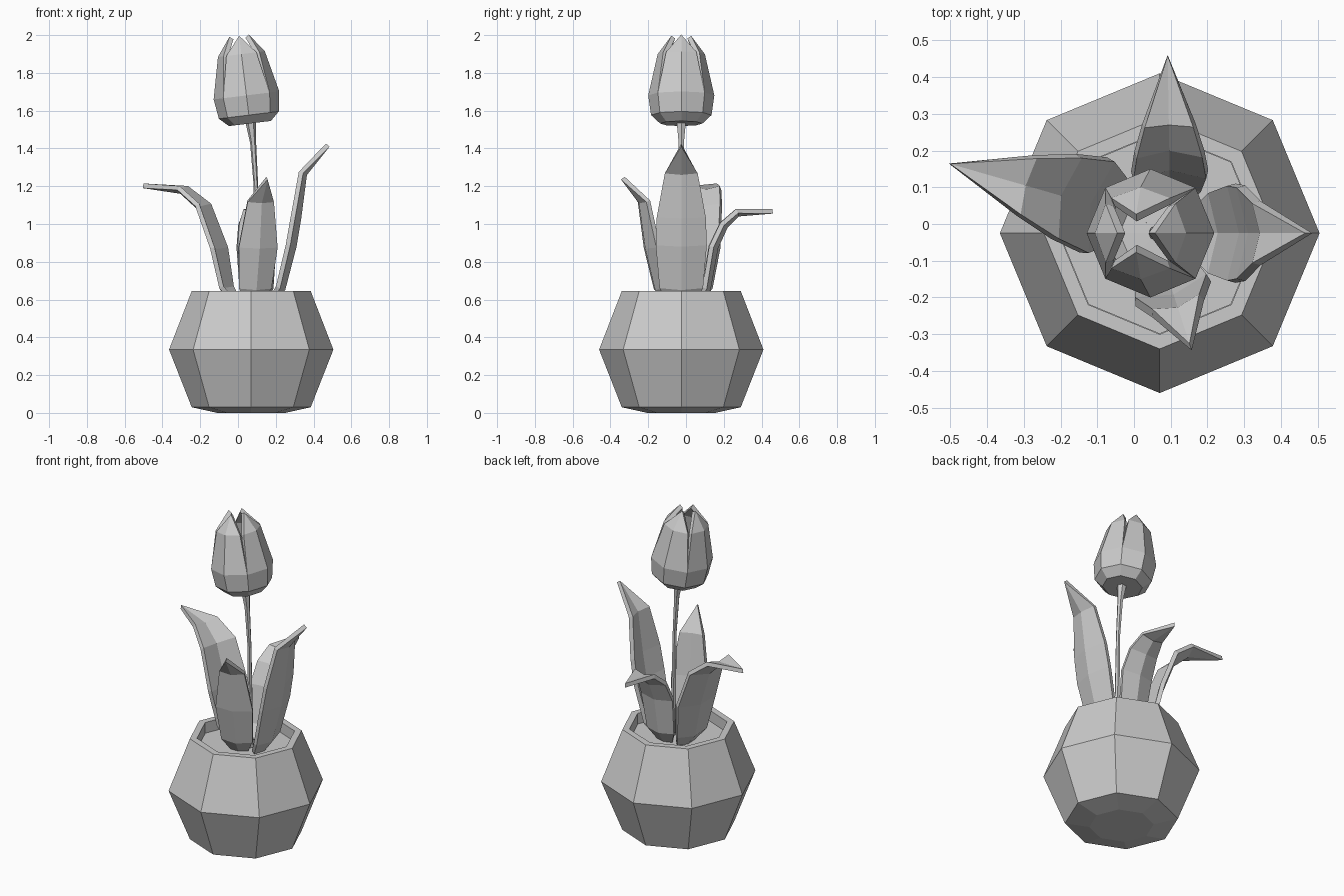
import bpy
from math import sin, cos, pi, radians
from mathutils import Vector, Matrix

cube = bpy.data.objects.get("Cube")
if cube:
    bpy.data.objects.remove(cube)

grey = bpy.data.materials.new("plain grey")
grey.use_nodes = True
grey.diffuse_color = (0.6, 0.6, 0.6, 1)
grey.node_tree.nodes["Principled BSDF"].inputs["Base Color"].default_value = (0.6, 0.6, 0.6, 1)


def make(name, verts, faces, thickness=0):
    mesh = bpy.data.meshes.new(name)
    mesh.from_pydata(verts, [], faces)
    mesh.materials.append(grey)
    obj = bpy.data.objects.new(name, mesh)
    bpy.context.collection.objects.link(obj)
    if thickness:
        mod = obj.modifiers.new("thickness", 'SOLIDIFY')
        mod.thickness = thickness
        mod.offset = -1
    return obj


def lathe(name, rings, sides):
    """Rings of (centre x, centre y, z, radius), joined and capped at both ends."""
    verts = [(x + r * cos(2 * pi * k / sides), y + r * sin(2 * pi * k / sides), z)
             for x, y, z, r in rings for k in range(sides)]
    faces = [(i * sides + k, i * sides + (k + 1) % sides,
              (i + 1) * sides + (k + 1) % sides, (i + 1) * sides + k)
             for i in range(len(rings) - 1) for k in range(sides)]
    last = (len(rings) - 1) * sides
    faces += [tuple(reversed(range(sides))), tuple(range(last, last + sides))]
    return make(name, verts, faces)


def blade(name, rows, tip, thickness):
    """Rows of three points (edge, crease, edge) closing in a pointed tip."""
    verts = [p for row in rows for p in row] + [tip]
    faces = [(3 * i + j, 3 * i + j + 1, 3 * i + j + 4, 3 * i + j + 3)
             for i in range(len(rows) - 1) for j in range(2)]
    end = 3 * (len(rows) - 1)
    faces += [(end, end + 1, len(verts) - 1), (end + 1, end + 2, len(verts) - 1)]
    return make(name, verts, faces, thickness)


def leaf(name, origin, angle, path):
    """Path of (distance out, height, half width); the edges cup inwards."""
    a = radians(angle)
    out, side = Vector((cos(a), sin(a), 0)), Vector((-sin(a), cos(a), 0))
    base = Vector((*origin, 0))
    spine = [base + out * r + Vector((0, 0, z)) for r, z, w in path]
    rows = []
    for i, (r, z, w) in enumerate(path[:-1]):
        along = (spine[i + 1] - spine[max(i - 1, 0)]).normalized()
        inward = along.cross(side) * w * 0.25
        rows.append((spine[i] - side * w + inward, spine[i],
                     spine[i] + side * w + inward))
    return blade(name, rows, spine[-1], 0.025)


# Faceted pot with a thin rim, and the soil inside
PX, PY = 0.07, -0.025
pot = [(0, 0.18), (0.03, 0.315), (0.335, 0.435), (0.645, 0.315), (0.645, 0.275), (0.56, 0.275)]
lathe("pot", [(PX, PY, z, r) for z, r in pot], 8)
lathe("soil", [(PX, PY, 0.55, 0.27), (PX, PY, 0.58, 0.274)], 8)

# Leaning stem that flares under the bloom
lathe("stem", [(0.105, PY, 0.55, 0.016), (0.095, PY, 1.2, 0.012),
               (0.08, PY, 1.43, 0.016), (0.067, PY, 1.54, 0.028)], 6)

# Four bent leaves
leaf("left_leaf", (PX, PY), 0,
     [(0.12, 0.57, 0.07), (0.18, 0.65, 0.115), (0.24, 0.88, 0.135),
      (0.265, 1.03, 0.13), (0.295, 1.26, 0.087), (0.415, 1.41, 0)])
leaf("right_leaf", (0.07, 0), 164,
     [(0.1, 0.57, 0.06), (0.17, 0.65, 0.105), (0.22, 0.86, 0.135),
      (0.3, 1.08, 0.12), (0.39, 1.16, 0.085), (0.597, 1.19, 0)])
leaf("front_leaf", (0.055, -0.03), -72,
     [(0.08, 0.57, 0.05), (0.14, 0.65, 0.09), (0.195, 0.87, 0.108),
      (0.23, 1.11, 0.073), (0.33, 1.235, 0)])
leaf("back_leaf", (0.1, PY), 91,
     [(0.1, 0.57, 0.05), (0.155, 0.65, 0.09), (0.195, 0.87, 0.105),
      (0.245, 0.98, 0.095), (0.305, 1.04, 0.072), (0.485, 1.055, 0)])

# Closed bloom of four thick petals, tilted with the stem
tilt = Matrix.Translation((0.063, PY, 1.532)) @ Matrix.Rotation(radians(-7), 4, 'Y')
petal = [(0, 0.02, 45), (0, 0.112, 45), (0.045, 0.16, 45), (0.15, 0.175, 45), (0.37, 0.125, 40)]
for k, place in enumerate(("left", "back", "right", "front")):
    def point(r, z, degrees):
        a = radians(90 * k + degrees)
        return tilt @ Vector((r * cos(a), r * sin(a), z))
    rows = [[point(r, z, s * d) for s in (-1, 0, 1)] for z, r, d in petal]
    blade(place + "_petal", rows, point(0.052, 0.468, 0), 0.025)
